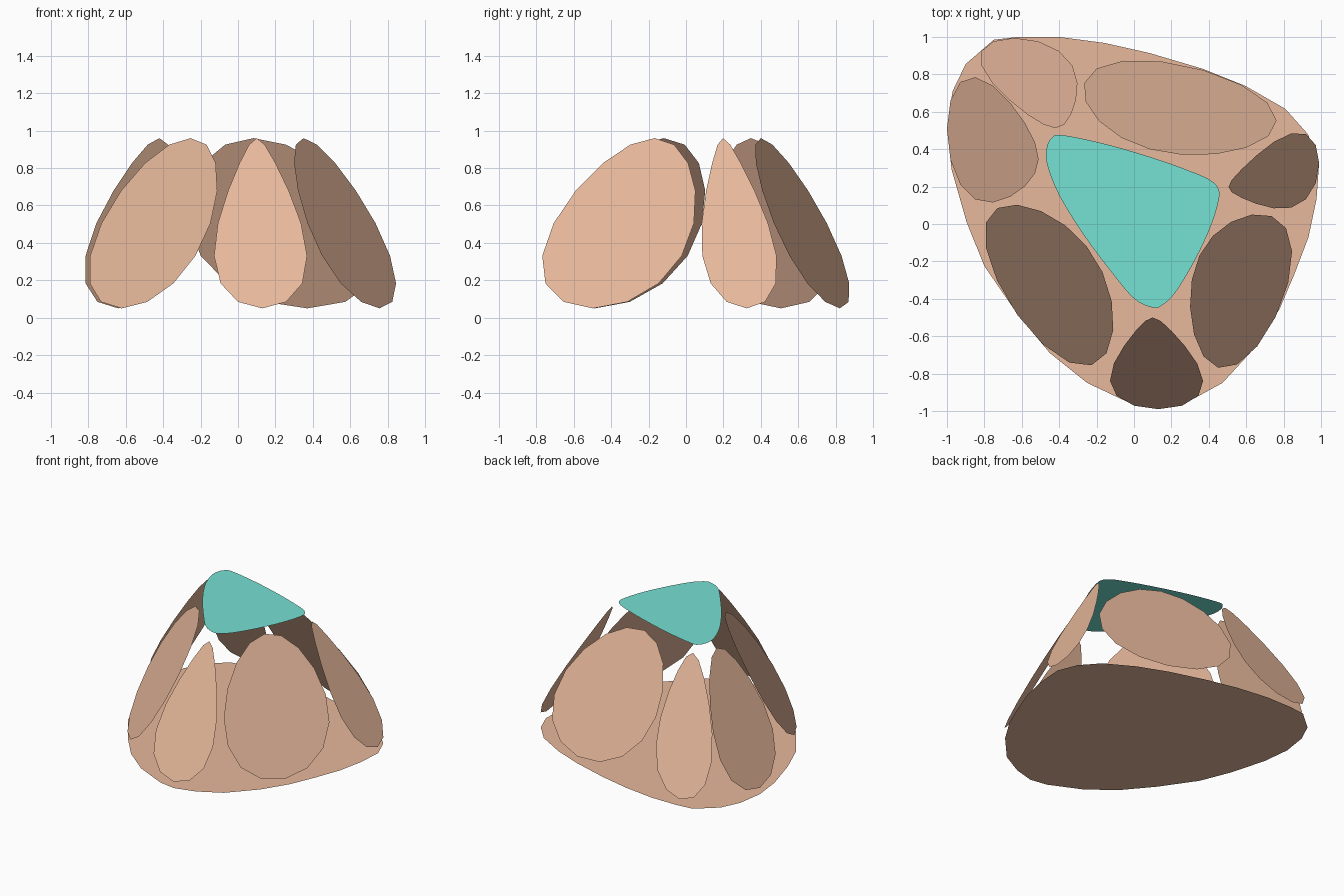
import bpy
import bmesh
from math import sin, cos, pi
from mathutils import Vector

if "Cube" in bpy.data.objects:
    bpy.data.objects.remove(bpy.data.objects["Cube"])


def material(name, rgb):
    m = bpy.data.materials.new(name)
    m.diffuse_color = (*rgb, 1)
    m.use_nodes = True
    m.node_tree.nodes["Principled BSDF"].inputs["Base Color"].default_value = m.diffuse_color
    return m


TAN = material("tan", (0.80, 0.48, 0.33))
TEAL = material("teal", (0.18, 0.75, 0.65))


def add_panel(name, points, mat, facing):
    """One flat, thin-less face turned towards the facing direction."""
    bm = bmesh.new()
    face = bm.faces.new([bm.verts.new(p) for p in points])
    face.normal_update()
    if face.normal.dot(facing) < 0:
        face.normal_flip()
    mesh = bpy.data.meshes.new(name)
    bm.to_mesh(mesh)
    bm.free()
    mesh.materials.append(mat)
    bpy.context.collection.objects.link(bpy.data.objects.new(name, mesh))


def smooth_loop(points, steps):
    """Closed Catmull-Rom curve through the given points."""
    pts, n, out = [Vector(p) for p in points], len(points), []
    for i in range(n):
        a, b, c, d = (pts[(i + k) % n] for k in (-1, 0, 1, 2))
        for s in range(steps):
            t = s / steps
            out.append(0.5 * (2 * b + (c - a) * t + (2 * a - 5 * b + 4 * c - d) * t ** 2
                              + (3 * b - a - 3 * c + d) * t ** 3))
    return out


def petal(name, top, bottom, half_top, half_bottom, sides=16):
    """Egg-shaped panel: a circle stretched over a leaning trapezoid."""
    t, b, ht, hb = map(Vector, (top, bottom, half_top, half_bottom))
    pts = []
    for k in range(sides):
        a = 2 * pi * k / sides
        v = (1 - cos(a)) / 2
        p = t.lerp(b, v) + ht.lerp(hb, v) * sin(a)
        pts.append((p.x, p.y, 0.96 - 0.91 * v))
    mid = (t + b) / 2
    add_panel(name, pts, TAN, Vector((mid.x, mid.y, 0.2)))


# Leaning wall petals: top point, bottom point, half widths at top and bottom
petal("front_petal", (.10, -.50), (.13, -.99), (.10, 0), (.345, 0))
petal("front_left_petal", (-.254, -.118), (-.623, -.487), (.257, -.321), (.326, -.455))
petal("front_right_petal", (.35, -.168), (.757, -.497), (.144, .30), (.22, .45))
petal("back_petal", (.083, .40), (.37, .823), (.42, -.118), (.565, -.165))
petal("right_petal", (.505, .198), (.99, .325), (0, .08), (0, .275))
petal("back_left_petal", (-.42, .513), (-.64, .995), (.135, 0), (.32, 0))
petal("left_petal", (-.51, .347), (-1.0, .508), (0, .205), (0, .42))

# Flat base sheet
base = [(-.62, 1.0), (-.75, .985), (-.90, .855), (-.97, .71), (-1.0, .51), (-.975, .29),
        (-.895, .01), (-.80, -.225), (-.62, -.487), (-.45, -.69), (-.25, -.85),
        (0, -.968), (.135, -.99), (.295, -.947), (.473, -.85), (.655, -.652),
        (.778, -.455), (.858, -.267), (.933, -.07), (.976, .134), (.99, .33),
        (.93, .48), (.81, .615), (.596, .738), (.37, .829), (.083, .914),
        (-.158, .968), (-.40, 1.0)]
add_panel("base", [(x, y, 0) for x, y in base], TAN, Vector((0, 0, -1)))

# Rounded triangular cap
cap = [(-.38, .475), (-.44, .46), (-.468, .40), (-.462, .31), (-.398, .15), (-.265, -.064),
       (-.104, -.278), (.003, -.401), (.10, -.447), (.153, -.433), (.227, -.358),
       (.329, -.187), (.409, -.016), (.452, .123), (.452, .187), (.414, .23),
       (.34, .267), (.136, .342), (-.131, .422)]
add_panel("cap", [(p.x, p.y, 1.01) for p in smooth_loop(cap, 4)], TEAL, Vector((0, 0, 1)))
